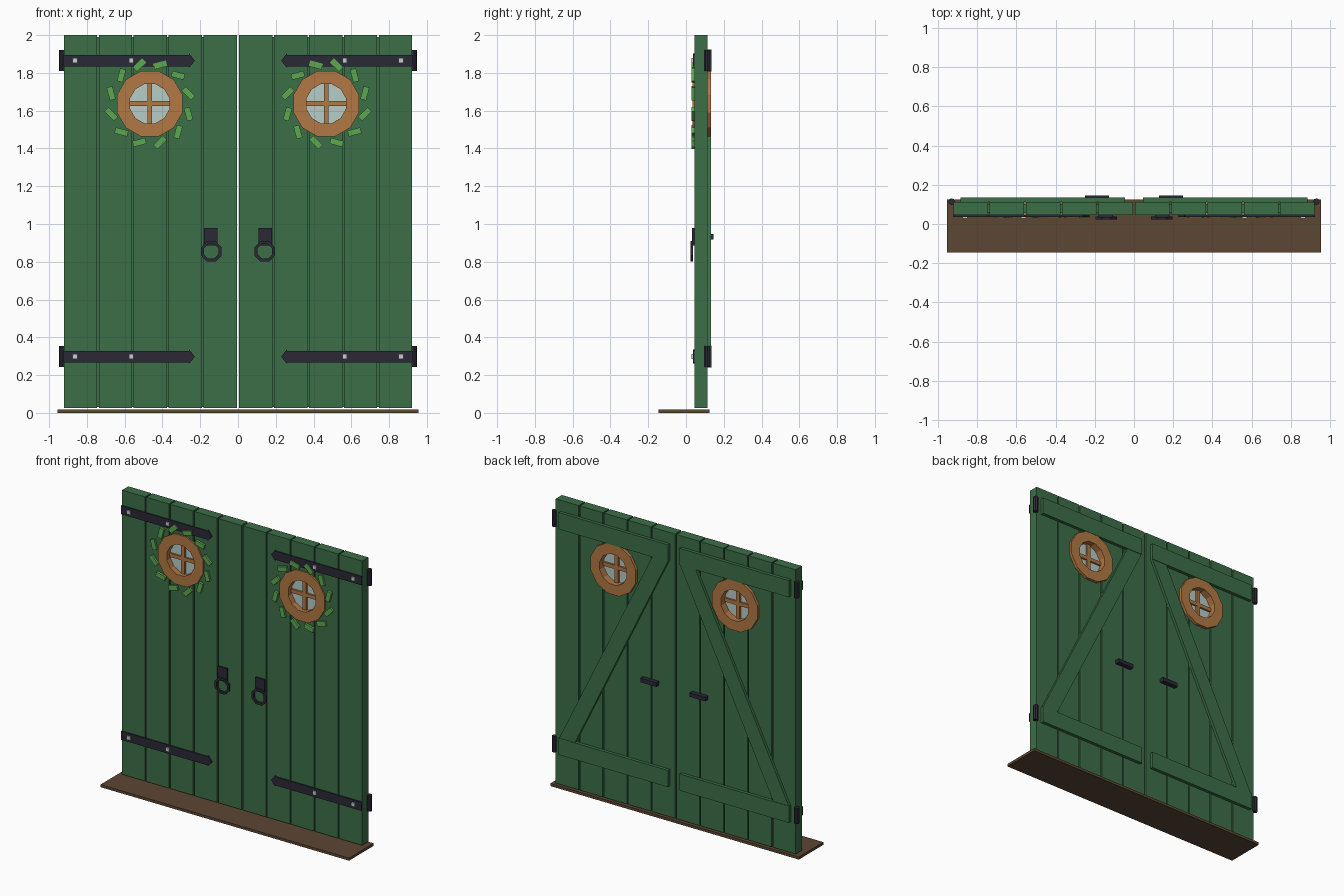
import bpy, bmesh
from math import sin, cos, pi, radians

if "Cube" in bpy.data.objects:
    bpy.data.objects.remove(bpy.data.objects["Cube"])


def material(name, rgb):
    m = bpy.data.materials.new(name)
    lin = [(c / 255 / 12.92 if c < 11 else ((c / 255 + 0.055) / 1.055) ** 2.4) for c in rgb]
    m.diffuse_color = (*lin, 1)
    m.use_nodes = True
    m.node_tree.nodes["Principled BSDF"].inputs["Base Color"].default_value = m.diffuse_color
    return m


GREEN = material("door green", (60, 110, 72))
IRON = material("dark iron", (42, 40, 54))
WOOD = material("window wood", (178, 120, 68))
GLASS = material("pale glass", (182, 205, 200))
LEAF = material("leaf green", (92, 168, 80))
STEEL = material("light steel", (200, 205, 208))
BROWN = material("threshold brown", (92, 70, 52))


def finish(bm, name, mat):
    bmesh.ops.recalc_face_normals(bm, faces=bm.faces)
    me = bpy.data.meshes.new(name)
    bm.to_mesh(me)
    bm.free()
    if mat:
        me.materials.append(mat)
    ob = bpy.data.objects.new(name, me)
    bpy.context.collection.objects.link(ob)
    return ob


def prism(name, pts, y0, y1, mat):
    """Outline in x, z pushed from y0 to y1."""
    bm = bmesh.new()
    f = bm.faces.new([bm.verts.new((x, y0, z)) for x, z in pts])
    ext = bmesh.ops.extrude_face_region(bm, geom=[f], use_keep_orig=True)["geom"]
    bmesh.ops.translate(bm, vec=(0, y1 - y0, 0),
                        verts=[v for v in ext if isinstance(v, bmesh.types.BMVert)])
    return finish(bm, name, mat)


def box(name, x0, x1, y0, y1, z0, z1, mat):
    return prism(name, [(x0, z0), (x1, z0), (x1, z1), (x0, z1)], y0, y1, mat)


def circle(cx, cz, r, n):
    return [(cx + r * cos(2 * pi * (i + 0.5) / n), cz + r * sin(2 * pi * (i + 0.5) / n))
            for i in range(n)]


def ring(name, cx, cz, ro, ri, n, y0, y1, mat):
    bm = bmesh.new()
    loops = [[bm.verts.new((x, y, z)) for x, z in circle(cx, cz, r, n)]
             for r, y in ((ro, y0), (ro, y1), (ri, y1), (ri, y0))]
    for k in range(4):
        a, b = loops[k], loops[(k + 1) % 4]
        for i in range(n):
            j = (i + 1) % n
            bm.faces.new((a[i], a[j], b[j], b[i]))
    return finish(bm, name, mat)


F, B = 0.045, 0.113          # door front and back
WX, WZ = 0.467, 1.637        # window centre

box("threshold", -0.955, 0.955, -0.145, 0.125, 0, 0.018, BROWN)

for s, side in ((-1, "left"), (1, "right")):
    def sx(pts):
        return [(s * x, z) for x, z in pts]

    # planks with a thin core behind the grooves, cut through for the window
    cutter = prism(side + "_window_cutter", circle(s * WX, WZ, 0.14, 12), -0.1, 0.3, None)
    cutter.hide_render = True
    cutter.hide_viewport = True
    cutter.display_type = 'WIRE'
    body = [box(side + "_door_core", s * 0.02, s * 0.91, F + 0.012, B - 0.012, 0.03, 1.99, GREEN)]
    for i in range(5):
        x = 0.006 + i * 0.185
        body.append(box(f"{side}_plank_{i + 1}", s * x, s * (x + 0.176), F, B, 0.025, 2.0, GREEN))
    for ob in body:
        mod = ob.modifiers.new("window hole", 'BOOLEAN')
        mod.operation = 'DIFFERENCE'
        mod.solver = 'EXACT'
        mod.object = cutter

    # round window
    ring(side + "_window_frame", s * WX, WZ, 0.18, 0.108, 12, 0.035, 0.133, WOOD)
    prism(side + "_window_glass", circle(s * WX, WZ, 0.13, 12), 0.075, 0.084, GLASS)
    box(side + "_window_bar_upright", s * WX - 0.013, s * WX + 0.013, 0.062, 0.098,
        WZ - 0.108, WZ + 0.108, WOOD)
    box(side + "_window_bar_level", s * WX - 0.108, s * WX + 0.108, 0.063, 0.097,
        WZ - 0.013, WZ + 0.013, WOOD)

    # leaf wreath: leaves lean 30 degrees off the tangent
    for i in range(12):
        a = radians(15 + 30 * i)
        t = a + radians(120)
        cx, cz = -WX + 0.212 * cos(a), WZ + 0.212 * sin(a)
        pts = []
        for u, v in ((-1, -1), (1, -1), (1, 1), (-1, 1)):
            du, dv = u * 0.035, v * 0.016
            pts.append((-(cx + du * cos(t) - dv * sin(t)), cz + du * sin(t) + dv * cos(t)))
        prism(f"{side}_leaf_{i + 1}", sx(pts), 0.03, F, LEAF)

    # strap hinges, bolts, knuckles and back rails
    for z, where in ((1.865, "upper"), (0.298, "lower")):
        tag = f"{side}_{where}_"
        prism(tag + "strap", sx([(0.925, z - 0.03), (0.925, z + 0.03), (0.26, z + 0.03),
                                 (0.258, z + 0.037), (0.228, z), (0.258, z - 0.037),
                                 (0.26, z - 0.03)]), 0.037, F, IRON)
        for k, x in enumerate((0.863, 0.565)):
            box(f"{tag}bolt_{k + 1}", s * x - 0.013, s * x + 0.013, 0.029, 0.038,
                z - 0.013, z + 0.013, STEEL)
        bm = bmesh.new()
        bmesh.ops.create_cone(bm, cap_ends=True, segments=8, radius1=0.017, radius2=0.017, depth=0.11)
        bmesh.ops.translate(bm, vec=(s * 0.931, 0.114, z), verts=bm.verts)
        finish(bm, tag + "knuckle", IRON)
        box(tag + "rail", s * 0.045, s * 0.885, B, 0.135, z - 0.058, z + 0.058, GREEN)

    # diagonal brace
    prism(side + "_brace", sx([(0.885, 0.35), (0.765, 0.35), (0.045, 1.81), (0.165, 1.81)]),
          B, 0.132, GREEN)

    # ring pull in front, bar pull behind
    box(side + "_pull_plate", s * 0.108, s * 0.18, 0.033, F, 0.885, 0.98, IRON)
    ring(side + "_pull_ring", s * 0.142, 0.855, 0.059, 0.042, 8, 0.024, 0.038, IRON)
    box(side + "_back_pull", s * 0.128, s * 0.25, B, 0.145, 0.918, 0.946, IRON)
